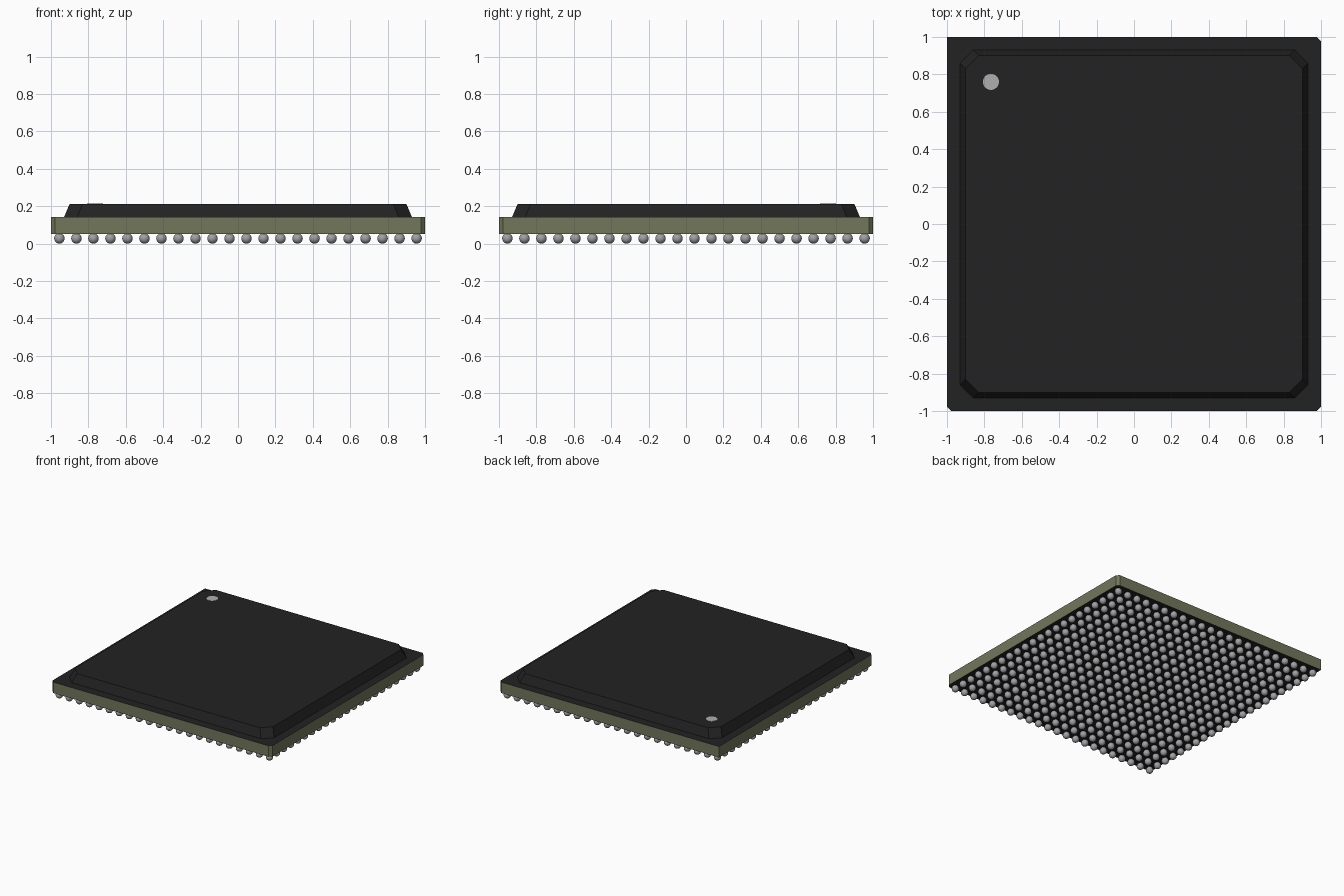
import bpy
import bmesh

default = bpy.data.objects.get("Cube")
if default:
    bpy.data.objects.remove(default, do_unlink=True)


def material(name, r, g, b):
    mat = bpy.data.materials.new(name)
    mat.use_nodes = True
    mat.diffuse_color = (r, g, b, 1)
    mat.node_tree.nodes["Principled BSDF"].inputs["Base Color"].default_value = (r, g, b, 1)
    return mat


BLACK = material("matte black", 0.016, 0.016, 0.016)
OLIVE = material("olive laminate", 0.17, 0.185, 0.105)
SILVER = material("solder grey", 0.36, 0.36, 0.38)
MARK = material("marker grey", 0.43, 0.43, 0.43)


def make_object(name, bm, *mats):
    mesh = bpy.data.meshes.new(name)
    bm.normal_update()
    bm.to_mesh(mesh)
    bm.free()
    for mat in mats:
        mesh.materials.append(mat)
    obj = bpy.data.objects.new(name, mesh)
    bpy.context.collection.objects.link(obj)
    return obj


def outline(half, cut, sharp_back_left=False):
    """Counter-clockwise square with its corners cut off."""
    points = []
    for sx, sy in ((1, -1), (1, 1), (-1, 1), (-1, -1)):
        if sharp_back_left and (sx, sy) == (-1, 1):
            points.append((-half, half))
            continue
        pair = [(sx * (half - cut), sy * half), (sx * half, sy * (half - cut))]
        points += pair if sx * sy < 0 else pair[::-1]
    return points


def loft(bottom, top, z0, z1):
    """Closed solid between two outlines with equal point counts."""
    bm = bmesh.new()
    low = [bm.verts.new((x, y, z0)) for x, y in bottom]
    high = [bm.verts.new((x, y, z1)) for x, y in top]
    bm.faces.new(low[::-1])
    bm.faces.new(high)
    n = len(low)
    for i in range(n):
        j = (i + 1) % n
        bm.faces.new((low[i], low[j], high[j], high[i]))
    return bm


# Substrate board: olive edges, black top and bottom, one uncut corner
BOARD_BASE, BOARD_TOP, CAP_TOP = 0.052, 0.142, 0.213
shape = outline(1, 0.022, sharp_back_left=True)
bm = loft(shape, shape, BOARD_BASE, BOARD_TOP)
bm.normal_update()
for face in bm.faces:
    face.material_index = 1 if abs(face.normal.z) < 0.5 else 0
make_object("substrate_board", bm, BLACK, OLIVE)

# Moulded cap with sloped sides and cut corners
bm = loft(outline(0.93, 0.07), outline(0.9, 0.07), BOARD_TOP, CAP_TOP)
make_object("moulded_cap", bm, BLACK)

# Round orientation mark on the cap
bm = bmesh.new()
bmesh.ops.create_cone(bm, cap_ends=True, segments=32, radius1=0.043, radius2=0.043, depth=0.002)
mark = make_object("corner_mark", bm, MARK)
mark.location = (-0.765, 0.76, CAP_TOP + 0.001)

# Square grid of solder balls under the board
COUNT, REACH, RADIUS = 22, 0.955, 0.028
bm = bmesh.new()
bmesh.ops.create_uvsphere(bm, u_segments=16, v_segments=10, radius=RADIUS)
for face in bm.faces:
    face.smooth = True
balls = make_object("solder_balls", bm, SILVER)
balls.location = (-REACH, -REACH, RADIUS)
pitch = 2 * REACH / (COUNT - 1)
for name, offset in (("columns", (pitch, 0, 0)), ("rows", (0, pitch, 0))):
    array = balls.modifiers.new(name, 'ARRAY')
    array.count = COUNT
    array.use_relative_offset = False
    array.use_constant_offset = True
    array.constant_offset_displace = offset
